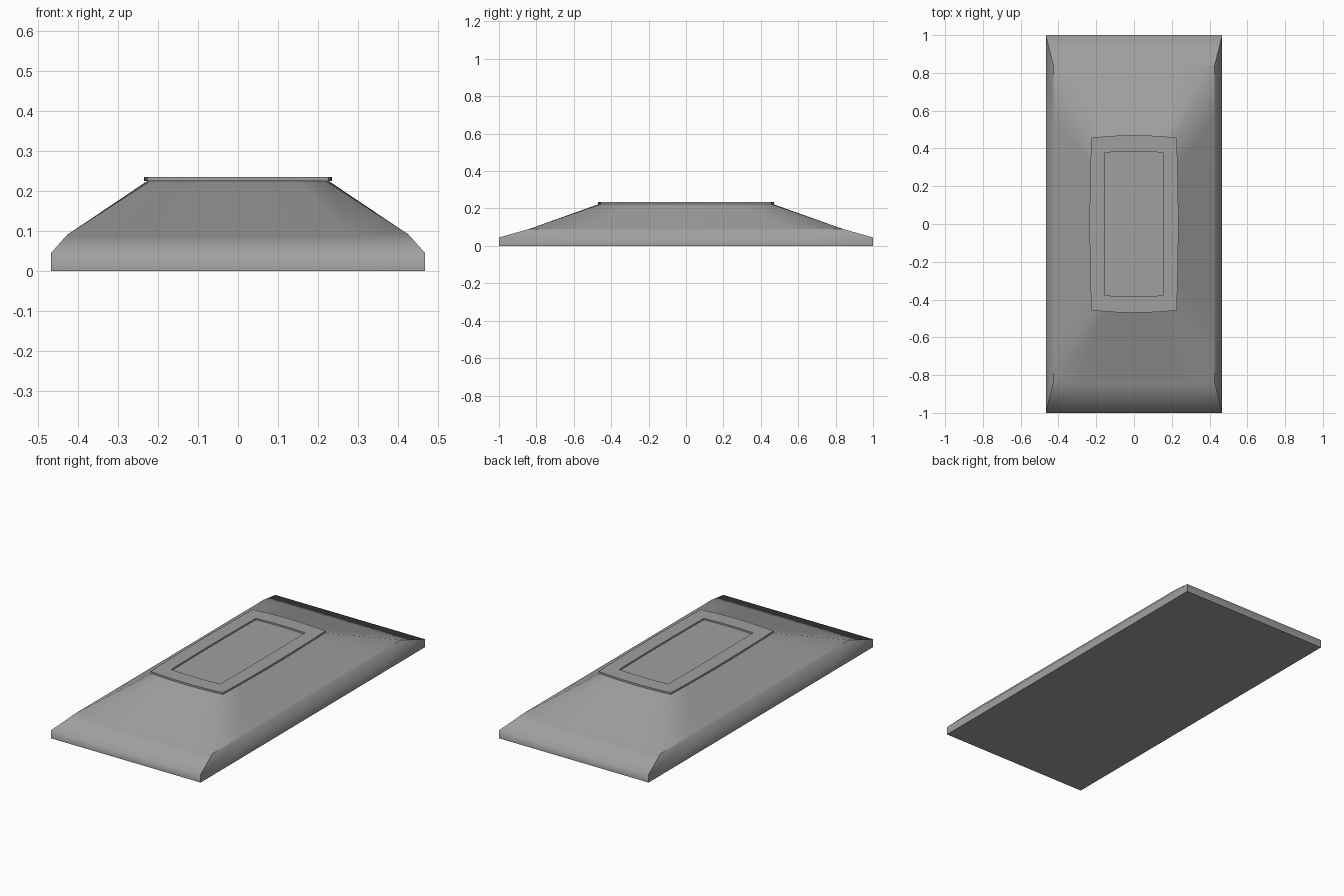
import bpy, bmesh

cube = bpy.data.objects.get("Cube")
if cube:
    bpy.data.objects.remove(cube)

grey = bpy.data.materials.new("mid grey")
grey.use_nodes = True
colour = (0.35, 0.35, 0.35, 1)
grey.diffuse_color = colour
grey.node_tree.nodes["Principled BSDF"].inputs["Base Color"].default_value = colour

SEG = 6  # segments along each side of a ring


def ring(bm, hx, hy, z, bulge_x=0.0, bulge_y=0.0):
    """Rectangular loop whose sides can bow outwards."""
    corners = [(-hx, -hy), (hx, -hy), (hx, hy), (-hx, hy)]
    bows = [(0, -bulge_y), (bulge_x, 0), (0, bulge_y), (-bulge_x, 0)]
    verts = []
    for i in range(4):
        (ax, ay), (bx, by) = corners[i], corners[(i + 1) % 4]
        for k in range(SEG):
            t = k / SEG
            arc = 4 * t * (1 - t)
            verts.append(bm.verts.new((ax + (bx - ax) * t + bows[i][0] * arc,
                                       ay + (by - ay) * t + bows[i][1] * arc, z)))
    return verts


def loft(name, rings, sharp_rings, sharp_corner_bands=(), cap_bottom=False, cap_top=False):
    """Skin the rings in order, keeping the chosen rings and corners crisp."""
    bm = bmesh.new()
    loops = [ring(bm, *r) for r in rings]
    n = 4 * SEG
    for a, b in zip(loops, loops[1:]):
        for i in range(n):
            j = (i + 1) % n
            bm.faces.new((a[i], a[j], b[j], b[i]))
    if cap_bottom:
        bm.faces.new(loops[0][::-1])
    if cap_top:
        bm.faces.new(loops[-1])
    for f in bm.faces:
        f.smooth = True
    for r in sharp_rings:
        for i in range(n):
            bm.edges.get((loops[r][i], loops[r][(i + 1) % n])).smooth = False
    for band in sharp_corner_bands:
        for i in range(0, n, SEG):
            bm.edges.get((loops[band][i], loops[band + 1][i])).smooth = False
    mesh = bpy.data.meshes.new(name)
    bm.to_mesh(mesh)
    bm.free()
    mesh.materials.append(grey)
    obj = bpy.data.objects.new(name, mesh)
    bpy.context.collection.objects.link(obj)
    return obj


# Base slab, chamfered shoulder and long sloping sides
loft("sloped_body",
     [(0.467, 1.0, 0.0), (0.467, 1.0, 0.045), (0.427, 0.84, 0.09),
      (0.218, 0.45, 0.225, 0.008, 0.011)],
     sharp_rings=(0, 2), sharp_corner_bands=(0, 1), cap_bottom=True)

# Slightly overhanging rim with a shallow recessed panel
loft("top_rim_and_panel",
     [(0.218, 0.45, 0.225, 0.008, 0.011), (0.226, 0.457, 0.225, 0.009, 0.013),
      (0.226, 0.457, 0.235, 0.009, 0.013), (0.153, 0.378, 0.235, 0.003, 0.006),
      (0.153, 0.378, 0.226, 0.003, 0.006)],
     sharp_rings=(1, 2, 3, 4), sharp_corner_bands=(1, 3), cap_top=True)
